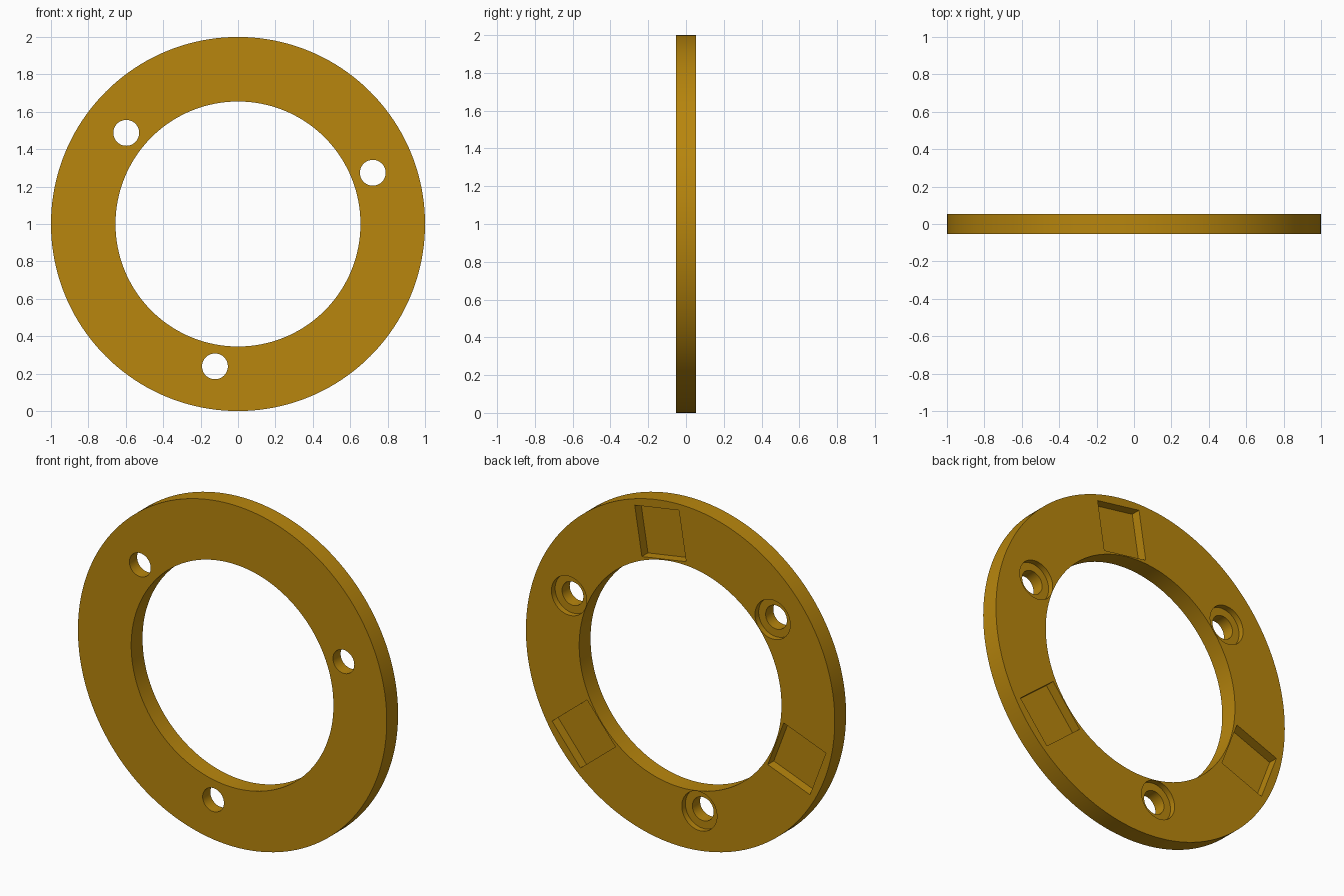
import bpy
import math
from mathutils import Matrix, Vector

if "Cube" in bpy.data.objects:
    bpy.data.objects.remove(bpy.data.objects["Cube"])

HALF = 0.0525          # half thickness of the ring
CENTRE_Z = 1.0
FIRST_HOLE = 20.8      # degrees
HOLE_R = 0.771         # pitch radius of the screw holes

gold = bpy.data.materials.new("golden ochre")
gold.diffuse_color = (0.479, 0.238, 0.004, 1)
gold.use_nodes = True
gold.node_tree.nodes["Principled BSDF"].inputs["Base Color"].default_value = gold.diffuse_color


def place(deg, radius, y):
    a = math.radians(deg)
    return Vector((radius * math.cos(a), y, CENTRE_Z + radius * math.sin(a)))


def disc(name, radius, y0, y1, deg=0, pitch=0, sides=128):
    """Cylinder along y, at a polar position on the ring."""
    bpy.ops.mesh.primitive_cylinder_add(
        vertices=sides, radius=radius, depth=y1 - y0,
        location=place(deg, pitch, (y0 + y1) / 2), rotation=(math.pi / 2, 0, 0))
    ob = bpy.context.object
    ob.name = name
    ob.data.materials.append(gold)
    return ob


def pocket(name, deg, r0, r1, width, y0, y1):
    """Box aligned with the radius at the given angle."""
    bpy.ops.mesh.primitive_cube_add(size=1)
    ob = bpy.context.object
    ob.name = name
    ob.data.transform(Matrix.Diagonal((r1 - r0, y1 - y0, width, 1)))
    ob.rotation_euler = (0, -math.radians(deg), 0)
    ob.location = place(deg, (r0 + r1) / 2, (y0 + y1) / 2)
    ob.data.materials.append(gold)
    return ob


# Ring body
ring = disc("mounting_ring", 1.0, -HALF, HALF, sides=160)

# Central opening
cutters = [disc("centre_cutter", 0.655, -0.2, 0.2, sides=160)]

# Three counterbored screw holes and three square pockets in the back
for i in range(3):
    deg = FIRST_HOLE + 120 * i
    cutters.append(disc("hole_cutter", 0.069, -0.2, 0.2, deg, HOLE_R, 48))
    cutters.append(disc("counterbore_cutter", 0.114, HALF - 0.034, 0.2, deg, HOLE_R, 64))
    cutters.append(pocket("pocket_cutter", deg + 60, 0.661, 0.953, 0.29, HALF - 0.056, 0.2))

for c in cutters:
    c.hide_render = True
    mod = ring.modifiers.new(c.name, 'BOOLEAN')
    mod.operation = 'DIFFERENCE'
    mod.solver = 'EXACT'
    mod.object = c

# Apply the cuts and remove the cutters
bpy.context.view_layer.update()
bpy.ops.object.select_all(action='DESELECT')
ring.select_set(True)
bpy.context.view_layer.objects.active = ring
for mod in list(ring.modifiers):
    bpy.ops.object.modifier_apply(modifier=mod.name)
for c in cutters:
    bpy.data.objects.remove(c, do_unlink=True)

bpy.ops.object.shade_smooth_by_angle(angle=math.radians(30))
